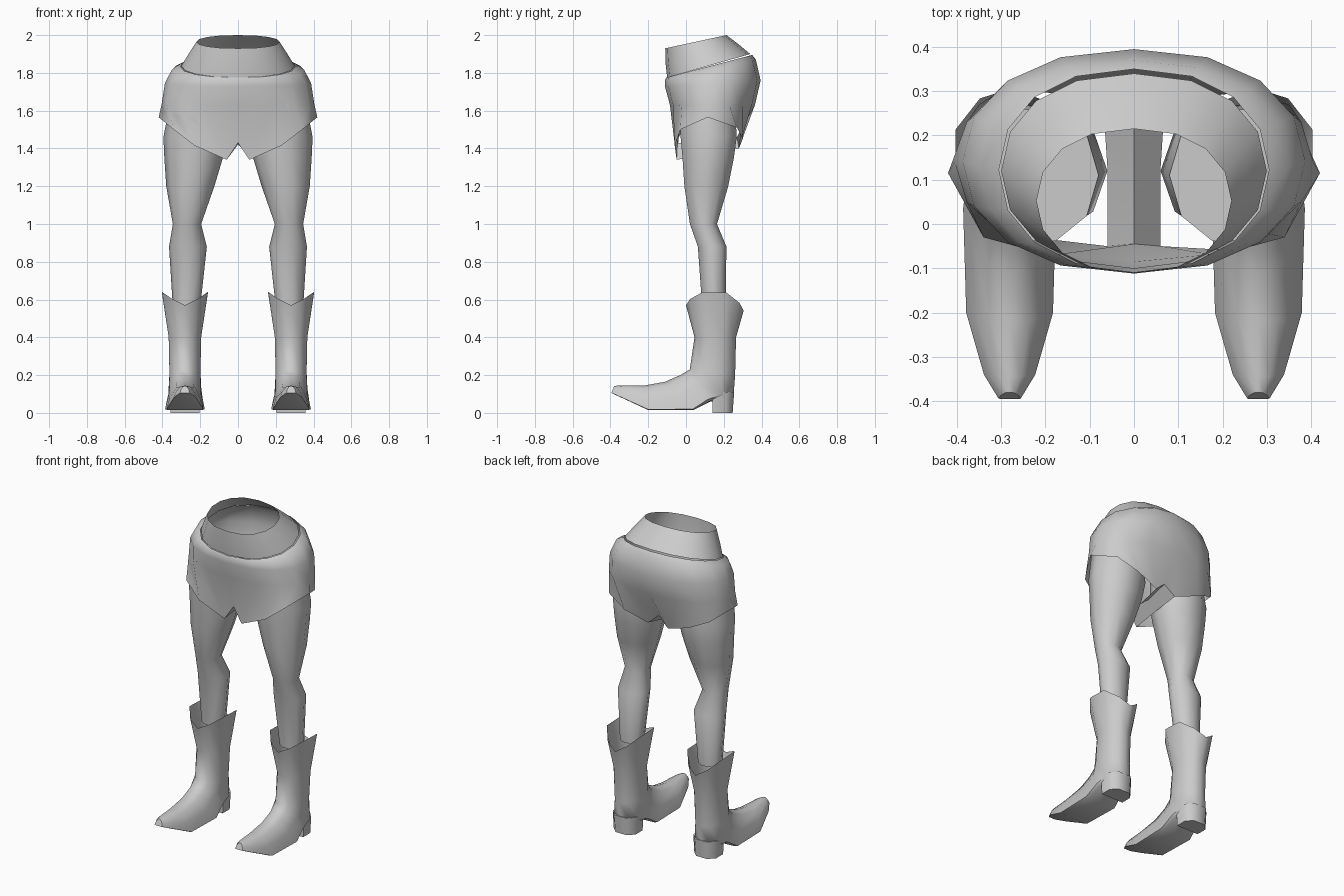
import bpy, bmesh
from math import sin, cos, pi, copysign, radians

cube = bpy.data.objects.get("Cube")
if cube:
    bpy.data.objects.remove(cube, do_unlink=True)

grey = bpy.data.materials.new("plain_grey")
grey.use_nodes = True
tone = (0.6, 0.6, 0.6, 1)
grey.diffuse_color = tone
grey.node_tree.nodes["Principled BSDF"].inputs["Base Color"].default_value = tone


def mirror_ring(half):
    """Close a half ring (front centre to back centre) across x = 0."""
    return half + [(-x, y, z) for x, y, z in half[-2:0:-1]]


def loft(name, rings, cap_start=False, cap_end=False, offset=0, extra=None, angle=50):
    """Skin a list of equal rings into one smooth object."""
    bm = bmesh.new()
    rows = [[bm.verts.new((x + offset, y, z)) for x, y, z in ring] for ring in rings]
    for a, b in zip(rows, rows[1:]):
        for i in range(len(a)):
            j = (i + 1) % len(a)
            bm.faces.new((a[i], a[j], b[j], b[i]))
    if cap_start:
        bm.faces.new(rows[0])
    if cap_end:
        bm.faces.new(rows[-1])
    if extra:
        extra(bm, rows[-1])
    bmesh.ops.recalc_face_normals(bm, faces=bm.faces)
    mesh = bpy.data.meshes.new(name)
    bm.to_mesh(mesh)
    bm.free()
    mesh.materials.append(grey)
    obj = bpy.data.objects.new(name, mesh)
    bpy.context.collection.objects.link(obj)
    bpy.ops.object.select_all(action="DESELECT")
    obj.select_set(True)
    bpy.context.view_layer.objects.active = obj
    bpy.ops.object.shade_smooth_by_angle(angle=radians(angle))
    return obj


def hip_ring(width, front, back, z_front, z_back):
    """Tilted, slightly squared oval round the hips."""
    half = []
    for i in range(9):
        t = pi * i / 8
        s, c = sin(t), cos(t)
        s = max(s, 0) ** 0.88
        c = copysign(abs(c) ** 0.95, c)
        k = (1 - c) / 2
        half.append((width * s, front + (back - front) * k,
                     z_front + (z_back - z_front) * k))
    half[0] = (0,) + half[0][1:]
    half[-1] = (0,) + half[-1][1:]
    return mirror_ring(half)


# Waistband
band_low = hip_ring(0.3, -0.1, 0.34, 1.775, 1.9)
band_mid = hip_ring(0.262, -0.108, 0.28, 1.85, 1.95)
loft("waistband", [hip_ring(0.22, -0.11, 0.215, 1.93, 2.0), band_mid, band_low])

# Shorts with pointed leg openings and a narrow crotch strip
hem = mirror_ring([
    (0, -0.045, 1.43), (0.06, -0.05, 1.34), (0.23, -0.06, 1.415),
    (0.34, -0.03, 1.5), (0.42, 0.115, 1.565), (0.35, 0.27, 1.51),
    (0.22, 0.3, 1.45), (0.07, 0.28, 1.4), (0, 0.27, 1.46)])


def crotch(bm, row):
    mid = [bm.verts.new((x, 0.125, z)) for x, z in ((-0.06, 1.37), (0, 1.42), (0.06, 1.37))]
    front = (row[-1], row[0], row[1])
    back = (row[9], row[8], row[7])
    for a, b in ((front, mid), (mid, back)):
        for i in range(2):
            bm.faces.new((a[i], a[i + 1], b[i + 1], b[i]))


loft("shorts", [
    hip_ring(0.305, -0.105, 0.35, 1.775, 1.895),
    hip_ring(0.35, -0.11, 0.37, 1.765, 1.87),
    hip_ring(0.387, -0.112, 0.395, 1.73, 1.76),
    hip_ring(0.405, -0.085, 0.365, 1.63, 1.63),
    hem], extra=crotch, angle=60)


# Legs: height, inner x, outer x, front y, back y
def leg_ring(z, x0, x1, y0, y1):
    ring = []
    for i in range(10):
        t = 2 * pi * i / 10
        ring.append(((x0 + x1) / 2 + (x1 - x0) / 2 * cos(t),
                     (y0 + y1) / 2 + (y1 - y0) / 2 * sin(t) * 1.04, z))
    return ring


leg = [leg_ring(*r) for r in (
    (1.64, 0.08, 0.36, -0.04, 0.26), (1.46, 0.06, 0.395, -0.03, 0.27),
    (1.35, 0.08, 0.39, -0.02, 0.255), (1.2, 0.125, 0.38, -0.01, 0.225),
    (1.0, 0.195, 0.345, 0.02, 0.165), (0.88, 0.165, 0.365, 0.062, 0.215),
    (0.56, 0.2, 0.345, 0.085, 0.21))]

# Boot cross-sections blend from a round shaft to a flat-soled foot
ROUND = ((0, 0), (0.07, 0.55), (0.3, 1), (0.7, 1), (0.93, 0.55), (1, 0))
SOLED = ((0, 0), (0.1, 0.45), (0.5, 0.82), (0.97, 1), (1, 0.85), (1, 0))


def boot_ring(front, back, width, flat, lift=(0,) * 6):
    half = []
    for (u0, w0), (u1, w1), dz in zip(ROUND, SOLED, lift):
        u = u0 + (u1 - u0) * flat
        w = w0 + (w1 - w0) * flat
        half.append((w * width, front[0] + (back[0] - front[0]) * u,
                     front[1] + (back[1] - front[1]) * u + dz))
    return mirror_ring(half)


rim_lift = (0, 0.035, 0.08, 0.088, 0.04, 0)
boot = [
    boot_ring((0.0, 0.57), (0.305, 0.54), 0.122, 0, rim_lift),
    boot_ring((0.045, 0.4), (0.265, 0.4), 0.086, 0),
    boot_ring((0.02, 0.23), (0.26, 0.2), 0.082, 0),
    boot_ring((-0.03, 0.2), (0.25, 0.07), 0.088, 0.3),
    boot_ring((-0.07, 0.183), (0.13, 0.06), 0.095, 0.8),
    boot_ring((-0.11, 0.165), (0.04, 0.015), 0.105, 1),
    boot_ring((-0.22, 0.145), (-0.2, 0.015), 0.098, 1),
    boot_ring((-0.345, 0.145), (-0.34, 0.08), 0.058, 1),
    boot_ring((-0.38, 0.143), (-0.395, 0.105), 0.025, 1)]

# Heel block: straight front, rounded back
heel = [mirror_ring([(0, 0.14, z), (w, 0.14, z), (w, 0.21, z), (w / 2, b, z), (0, b, z)])
        for z, w, b in ((0.11, 0.083, 0.255), (0, 0.076, 0.247))]

for side, s in (("left", 1), ("right", -1)):
    loft(side + "_leg", [[(s * x, y, z) for x, y, z in r] for r in leg], cap_start=True)
    loft(side + "_boot", boot, cap_end=True, offset=s * 0.281)
    loft(side + "_heel", heel, cap_start=True, cap_end=True, offset=s * 0.281)
